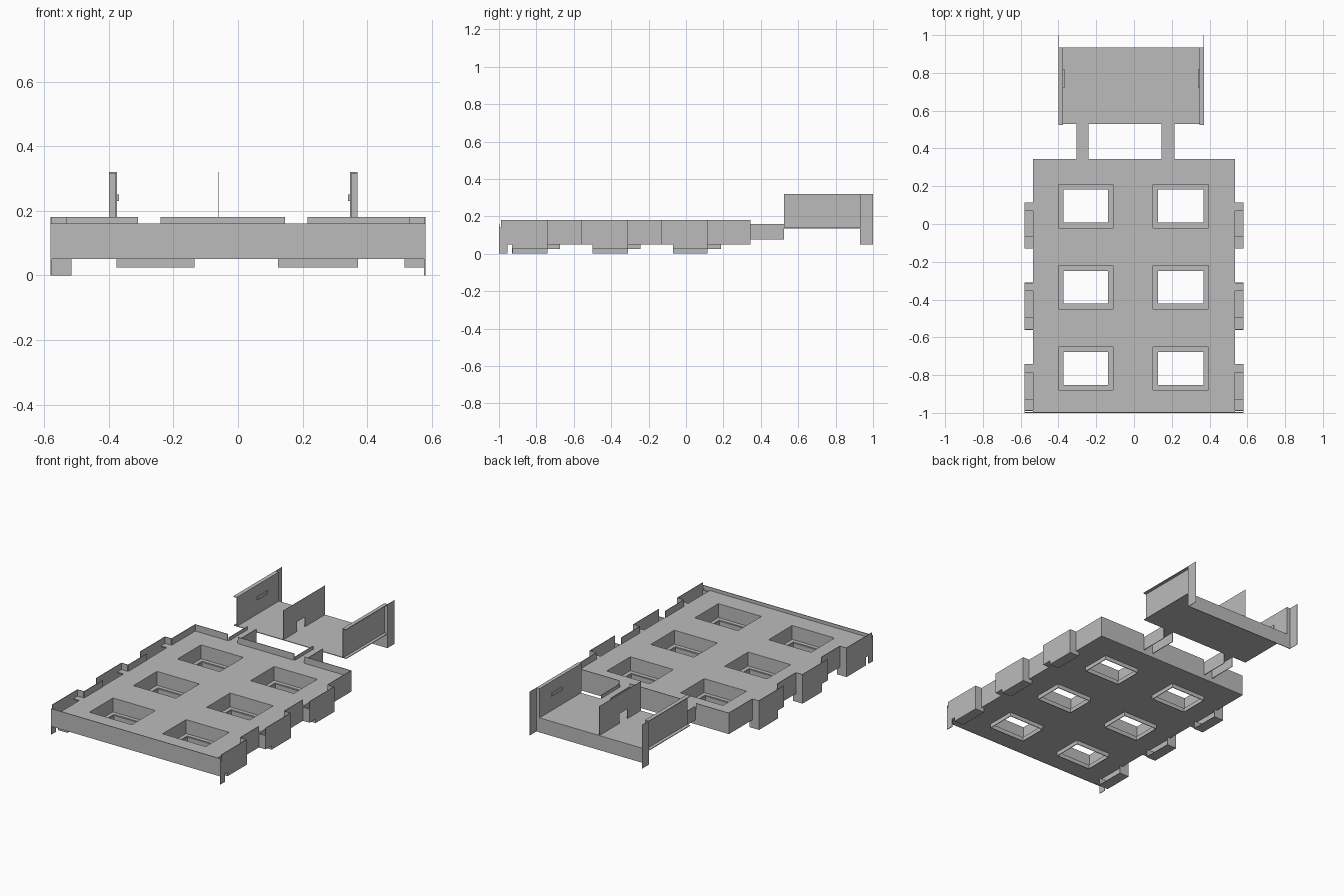
import bpy

if "Cube" in bpy.data.objects:
    bpy.data.objects.remove(bpy.data.objects["Cube"])

T = 0.004  # sheet thickness

grey = bpy.data.materials.new("plain_grey")
grey.diffuse_color = (0.5, 0.5, 0.5, 1)
grey.use_nodes = True
grey.node_tree.nodes["Principled BSDF"].inputs["Base Color"].default_value = grey.diffuse_color


def boxes(name, specs):
    """One object made of axis-aligned boxes (x0, x1, y0, y1, z0, z1)."""
    verts, faces = [], []
    for x0, x1, y0, y1, z0, z1 in specs:
        n = len(verts)
        verts += [(x, y, z) for z in (z0, z1) for x, y in
                  ((x0, y0), (x1, y0), (x1, y1), (x0, y1))]
        faces += [tuple(n + i for i in f) for f in
                  ((3, 2, 1, 0), (4, 5, 6, 7), (0, 1, 5, 4),
                   (1, 2, 6, 5), (2, 3, 7, 6), (3, 0, 4, 7))]
    me = bpy.data.meshes.new(name)
    me.from_pydata(verts, [], faces)
    me.materials.append(grey)
    ob = bpy.data.objects.new(name, me)
    bpy.context.collection.objects.link(ob)
    return ob


def grid_plate(name, xs, ys, z0, z1, is_hole):
    """Solid plate on a grid, with the chosen cells left open."""
    nx, ny = len(xs), len(ys)
    verts = [(x, y, z) for z in (z0, z1) for y in ys for x in xs]
    vid = lambda i, j, k: k * nx * ny + j * nx + i
    solid = lambda i, j: 0 <= i < nx - 1 and 0 <= j < ny - 1 and not is_hole(i, j)
    faces = []
    for i in range(nx - 1):
        for j in range(ny - 1):
            if not solid(i, j):
                continue
            c = [(i, j), (i + 1, j), (i + 1, j + 1), (i, j + 1)]
            faces.append([vid(*p, 1) for p in c])
            faces.append([vid(*p, 0) for p in reversed(c)])
            for s, (di, dj) in enumerate(((0, -1), (1, 0), (0, 1), (-1, 0))):
                if not solid(i + di, j + dj):
                    a, b = c[s], c[(s + 1) % 4]
                    faces.append([vid(*a, 0), vid(*b, 0), vid(*b, 1), vid(*a, 1)])
    me = bpy.data.meshes.new(name)
    me.from_pydata(verts, [], faces)
    me.materials.append(grey)
    ob = bpy.data.objects.new(name, me)
    bpy.context.collection.objects.link(ob)


def ring(x0, x1, y0, y1, z0, z1, t=T):
    """Four sheet walls around a rectangle, inside its outline."""
    return [(x0, x0 + t, y0, y1, z0, z1), (x1 - t, x1, y0, y1, z0, z1),
            (x0 + t, x1 - t, y0, y0 + t, z0, z1), (x0 + t, x1 - t, y1 - t, y1, z0, z1)]


# main deck with six rectangular openings
W, FRONT, BACK = 0.535, -0.995, 0.345
FLOOR, BOTTOM, RIM = 0.14, 0.05, 0.18
hole_x = [(-0.40, -0.11), (0.10, 0.395)]
hole_y = [(-0.88, -0.65), (-0.45, -0.22), (-0.02, 0.21)]
grid_plate("deck", [-W, *hole_x[0], *hole_x[1], W],
           [FRONT, *hole_y[0], *hole_y[1], *hole_y[2], BACK],
           BOTTOM, FLOOR, lambda i, j: i % 2 == 1 and j % 2 == 1)

# ledge and short chute below each opening
for i, (x0, x1) in enumerate(hole_x):
    for j, (y0, y1) in enumerate(hole_y):
        m = 0.024
        boxes(f"well_{i}_{j}",
              ring(x0, x1, y0, y1, BOTTOM, BOTTOM + T, m)
              + ring(x0 + m, x1 - m, y0 + m, y1 - m, 0.025, BOTTOM))

# front and back rims
boxes("front_wall", [(-0.58, 0.58, -1.0, -1.0 + T, BOTTOM, 0.16)])
boxes("back_rim", [(a, b, BACK - T, BACK, FLOOR, RIM)
                   for a, b in ((-W, -0.31), (-0.24, 0.145), (0.215, W))])

# side rims, side bays and corner legs
bays = [(-0.99, -0.74), (-0.56, -0.31), (-0.13, 0.115)]


def sided(name, side, specs):
    boxes(name, [(a, b, *r) if side > 0 else (-b, -a, *r) for a, b, *r in specs])


for side, label, low in ((-1, "left", 0.0), (1, "right", 0.025)):
    sided(f"{label}_side_rim", side, [
        (W - T, W, a, b, FLOOR, RIM)
        for a, b in ((-0.74, -0.56), (-0.31, -0.13), (0.115, BACK))])
    sided(f"{label}_corner_leg", side, [(0.58 - T, 0.58, -1.0, -0.955, 0.0, FLOOR)])
    for k, (y0, y1) in enumerate(bays):
        h0 = y0 + 0.06
        sided(f"{label}_bay_{k}", side, [
            (0.58 - T, 0.58, y0, y1, BOTTOM, RIM),          # outer wall
            (W, 0.58 - T, y0, y0 + T, BOTTOM, 0.135),       # end walls
            (W, 0.58 - T, y1 - T, y1, BOTTOM, RIM),
            (W, 0.58 - T, y0 + T, h0, BOTTOM, BOTTOM + T),  # floor and step
            (W, 0.58 - T, y1 - 0.045, y1 - T, FLOOR - T, FLOOR),
            (0.58 - T, 0.58, h0, y1, low, BOTTOM),          # hanging hopper
            (0.515, 0.58 - T, h0, h0 + T, low, BOTTOM),
            (0.515, 0.58 - T, y1 - T, y1, low, BOTTOM),
            (0.515, 0.58 - T, h0 + T, y1 - T, low, low + T)])

# two gangways to the rear platform
for label, x0, x1 in (("left", -0.305, -0.24), ("right", 0.145, 0.215)):
    boxes(f"{label}_gangway", [
        (x0, x1, BACK, 0.53, FLOOR - T, FLOOR),
        (x0, x0 + T, BACK, 0.525, 0.075, 0.16),
        (x1 - T, x1, BACK, 0.525, 0.075, 0.16)])

# rear platform with hanging back skirt
boxes("platform_floor", [(-0.40, 0.37, 0.53, 0.935, FLOOR - T, FLOOR)])
boxes("platform_skirt", [(-0.40, 0.37, 0.935 - T, 0.935, 0.05, FLOOR - T)])

# centre partition with a doorway
boxes("partition", [(-0.062, -0.06, 0.53, 0.66, FLOOR, 0.32),
                    (-0.062, -0.06, 0.74, 0.935, FLOOR, 0.32),
                    (-0.062, -0.06, 0.66, 0.74, 0.20, 0.32)])

# platform side walls with cap, end strip, rear fin and small shelf
for label, inner, outer in (("left", -0.375, -0.40), ("right", 0.347, 0.37)):
    s = 1 if outer > 0 else -1
    lo, hi = min(inner, outer), max(inner, outer)
    span = lambda a, b: (min(a, b), max(a, b))
    boxes(f"{label}_platform_wall", [
        (*span(inner, inner + s * T), 0.525, 0.935, FLOOR, 0.32 - T),
        (lo, hi, 0.525, 0.935, 0.32 - T, 0.32),
        (lo, hi, 0.935 - T, 0.935, FLOOR, 0.32 - T),
        (*span(outer, outer - s * 0.002), 0.935, 1.0, 0.05, 0.32),
        (*span(inner, inner - s * 0.006), 0.72, 0.82, 0.23, 0.25)])
